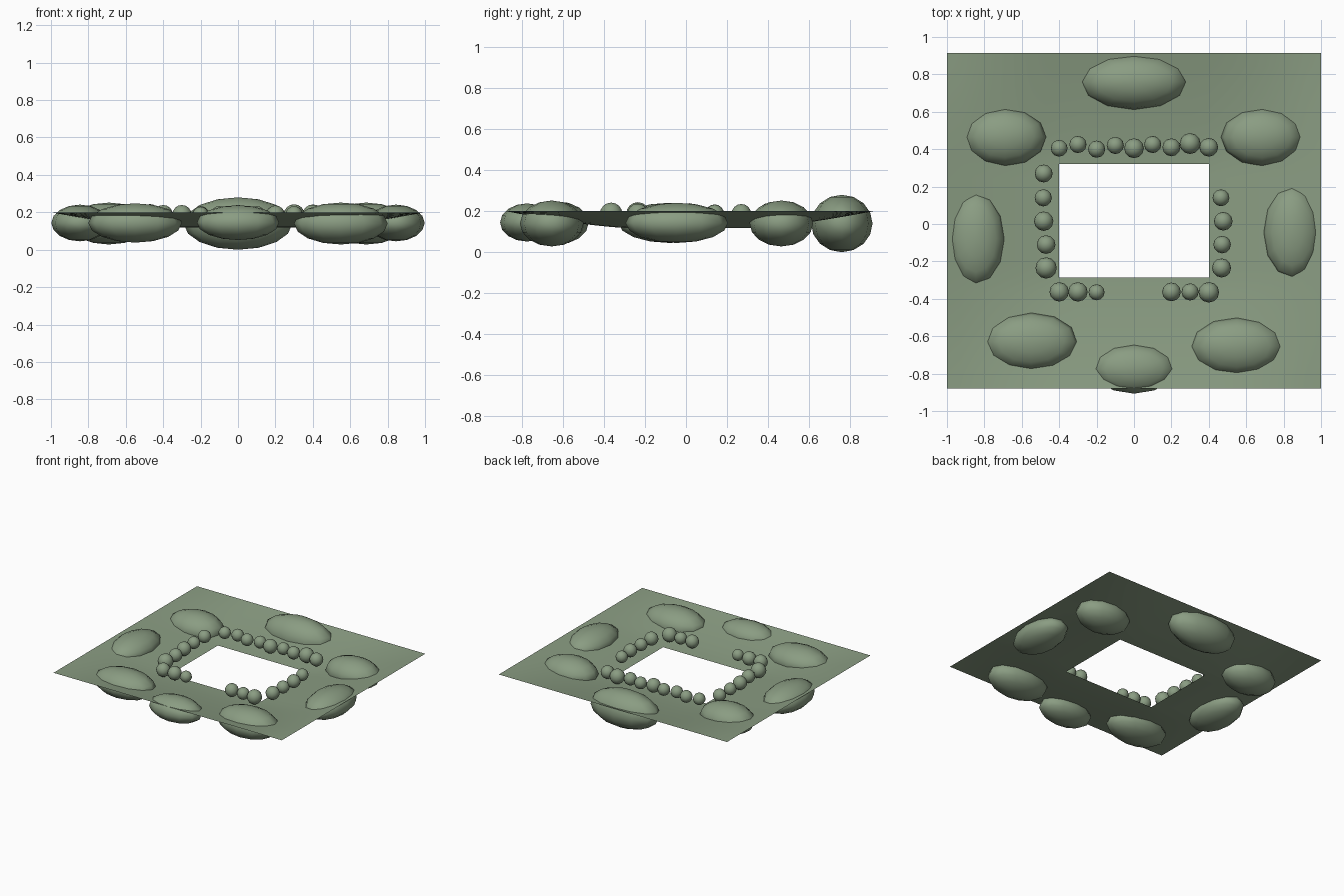
import bpy, bmesh

if "Cube" in bpy.data.objects:
    bpy.data.objects.remove(bpy.data.objects["Cube"])

# One mossy green for everything
green = bpy.data.materials.new("moss_green")
green.diffuse_color = (0.255, 0.335, 0.225, 1)
green.use_nodes = True
green.node_tree.nodes["Principled BSDF"].inputs["Base Color"].default_value = green.diffuse_color


def finish(bm, name, smooth=True):
    mesh = bpy.data.meshes.new(name)
    bm.to_mesh(mesh)
    bm.free()
    mesh.materials.append(green)
    for p in mesh.polygons:
        p.use_smooth = smooth
    obj = bpy.data.objects.new(name, mesh)
    bpy.context.collection.objects.link(obj)
    return obj


def stone(name, centre, radii, segments, rings):
    bm = bmesh.new()
    bmesh.ops.create_uvsphere(bm, u_segments=segments, v_segments=rings, radius=1)
    bmesh.ops.scale(bm, vec=radii, verts=bm.verts)
    bmesh.ops.translate(bm, vec=centre, verts=bm.verts)
    return finish(bm, name)


# Ground sheet: straight rim, sagging towards a rectangular opening
X0, X1, Y0, Y1 = -1.0, 1.0, -0.88, 0.915
HX0, HX1, HY0, HY1 = -0.4, 0.4, -0.285, 0.32
N = 8


def stations(a, ha, hb, b):
    side = [a + (ha - a) * i / N for i in range(N)]
    hole = [ha + (hb - ha) * i / N for i in range(N)]
    return side + hole + [hb + (b - hb) * i / N for i in range(N + 1)]


def sag(v, a, ha, hb, b):
    t = min((v - a) / (ha - a), (b - v) / (b - hb), 1.0)
    return 1 - max(0.0, 1 - t) ** 1.4


bm = bmesh.new()
xs = stations(X0, HX0, HX1, X1)
ys = stations(Y0, HY0, HY1, Y1)
grid = [[bm.verts.new((x, y, 0.2 - 0.082 * sag(x, X0, HX0, HX1, X1)
                       * sag(y, Y0, HY0, HY1, Y1))) for x in xs] for y in ys]
for j in range(3 * N):
    for i in range(3 * N):
        if N <= i < 2 * N and N <= j < 2 * N:
            continue
        bm.faces.new((grid[j][i], grid[j][i + 1], grid[j + 1][i + 1], grid[j + 1][i]))
bmesh.ops.delete(bm, geom=[v for v in bm.verts if not v.link_faces], context='VERTS')
finish(bm, "ground_sheet")

# Boulders: x, y, z, radius x, radius y, radius z
boulders = [
    (0, 0.76, 0.14, 0.29, 0.15, 0.14),
    (-0.69, 0.465, 0.14, 0.22, 0.155, 0.112),
    (0.685, 0.465, 0.14, 0.22, 0.155, 0.112),
    (-0.845, -0.08, 0.143, 0.153, 0.25, 0.098),
    (0.845, -0.045, 0.143, 0.153, 0.25, 0.098),
    (-0.55, -0.63, 0.143, 0.25, 0.155, 0.105),
    (0.55, -0.655, 0.14, 0.25, 0.155, 0.112),
    (0, -0.775, 0.145, 0.22, 0.132, 0.093),
]
for x, y, z, rx, ry, rz in boulders:
    stone("boulder", (x, y, z), (rx, ry, rz), 12, 8)

# Pebbles around the opening: x, y, radius
back_y = (0.405, 0.425, 0.4, 0.42, 0.405, 0.425, 0.41, 0.43, 0.41)
back_r = (0.045, 0.046, 0.046, 0.046, 0.053, 0.046, 0.048, 0.056, 0.05)
pebbles = [(-0.4 + 0.1 * i, y, r) for i, (y, r) in enumerate(zip(back_y, back_r))]
pebbles += [
    (-0.483, 0.27, 0.048), (-0.485, 0.14, 0.046), (-0.483, 0.015, 0.052),
    (-0.47, -0.11, 0.05), (-0.47, -0.235, 0.057),
    (0.465, 0.14, 0.045), (0.477, 0.015, 0.05),
    (0.471, -0.11, 0.047), (0.468, -0.235, 0.051),
    (-0.4, -0.363, 0.052), (-0.3, -0.363, 0.052), (-0.2, -0.365, 0.043),
    (0.2, -0.363, 0.05), (0.3, -0.363, 0.046), (0.4, -0.365, 0.055),
]
for x, y, r in pebbles:
    stone("pebble", (x, y, 0.187), (r, r, r), 12, 8)
